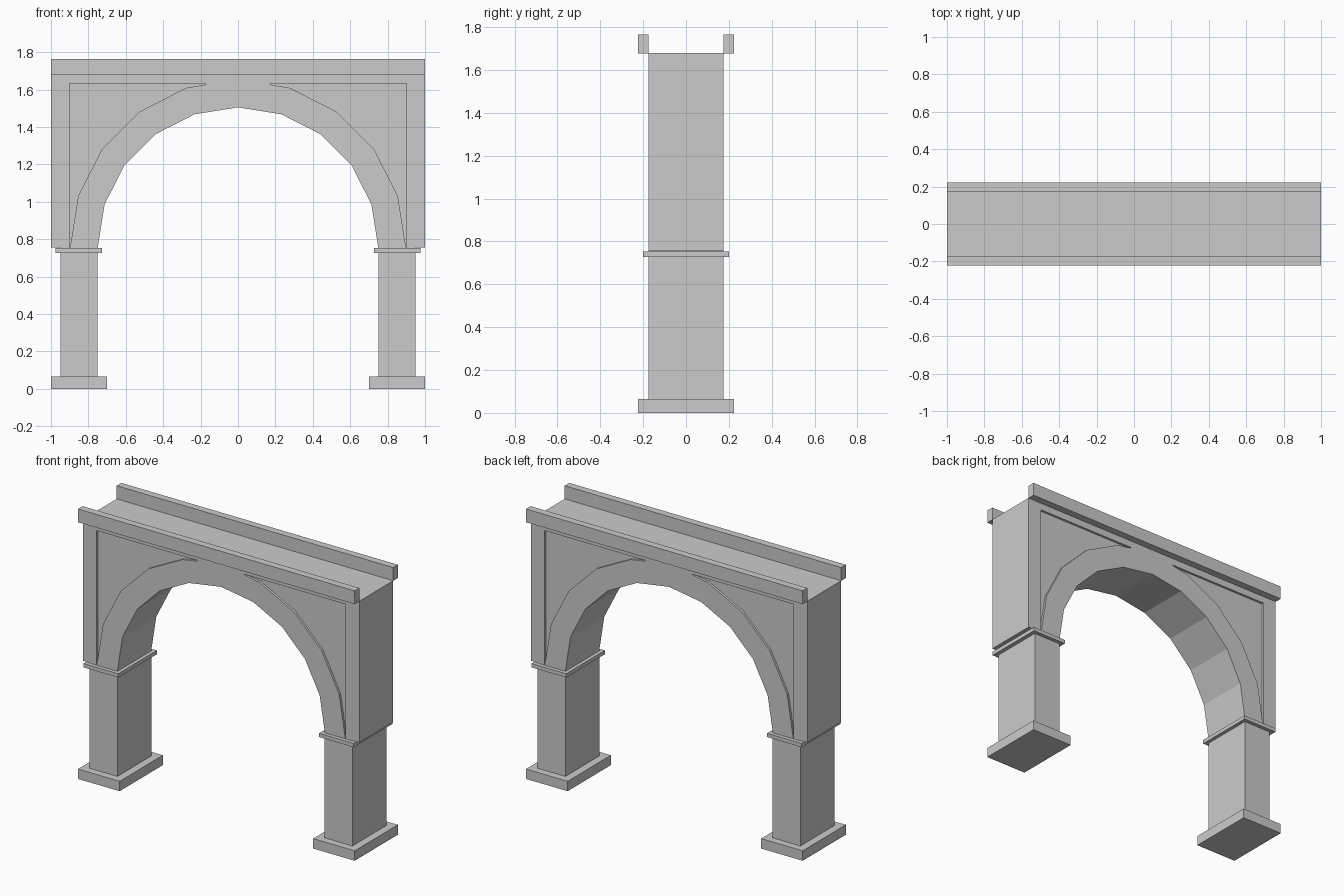
import bpy, bmesh
from math import cos, sin, radians

if "Cube" in bpy.data.objects:
    bpy.data.objects.remove(bpy.data.objects["Cube"])

SPRING = 0.755    # height where the arch starts
TOP = 1.679       # deck height
D = 0.175         # half depth of the body
REC = 0.015       # depth of the sunk panels


def finish(name, bm):
    bmesh.ops.remove_doubles(bm, verts=bm.verts, dist=0.0001)
    bmesh.ops.recalc_face_normals(bm, faces=bm.faces)
    me = bpy.data.meshes.new(name)
    bm.to_mesh(me)
    bm.free()
    ob = bpy.data.objects.new(name, me)
    bpy.context.collection.objects.link(ob)
    return ob


def box(name, x0, x1, y0, y1, z0, z1):
    bm = bmesh.new()
    bmesh.ops.create_cube(bm, size=1)
    for v in bm.verts:
        v.co.x = x0 + (v.co.x + 0.5) * (x1 - x0)
        v.co.y = y0 + (v.co.y + 0.5) * (y1 - y0)
        v.co.z = z0 + (v.co.z + 0.5) * (z1 - z0)
    return finish(name, bm)


def arc(r, steps):
    return [(r * cos(radians(18 * i)), SPRING + r * sin(radians(18 * i))) for i in steps]


# Arch body: ten-segment arch with sunk spandrel panels on both faces
intrados = arc(0.75, range(5, -1, -1))
intrados[0] = (0, SPRING + 0.75)
panel = arc(0.898, range(5)) + [(0.17, 1.627), (0.17, 1.632), (0.9, 1.632), (0.9, SPRING)]
outer = [(1, SPRING), (1, TOP), (0, TOP)]
frame = intrados + panel + outer
shell = intrados + outer

bm = bmesh.new()


def face(points):
    bm.faces.new([bm.verts.new(p) for p in points])


def strip(profile, sx, ya, yb):
    for (xa, za), (xb, zb) in zip(profile, profile[1:]):
        face([(sx * xa, ya, za), (sx * xb, ya, zb), (sx * xb, yb, zb), (sx * xa, yb, za)])


for sx in (-1, 1):
    strip(shell, sx, -D, D)
    for sy in (-1, 1):
        face([(sx * x, sy * D, z) for x, z in frame])
        face([(sx * x, sy * (D - REC), z) for x, z in panel])
        strip(panel, sx, sy * D, sy * (D - REC))
finish("arch_body", bm)

# Parapets along both edges of the deck
for label, s in (("front", -1), ("back", 1)):
    ya, yb = sorted((s * D, s * 0.223))
    box(label + "_parapet", -1, 1, ya, yb, TOP - 0.001, 1.765)

# Legs: foot, pier and capital on each side
for label, s in (("left", -1), ("right", 1)):
    for part, xa, xb, d, z0, z1 in (("foot", 0.7, 1.0, 0.223, 0, 0.065),
                                    ("pier", 0.75, 0.95, D, 0.065, SPRING),
                                    ("capital", 0.727, 0.977, 0.2, 0.727, 0.752)):
        x0, x1 = sorted((s * xa, s * xb))
        box(label + "_" + part, x0, x1, -d, d, z0, z1)
